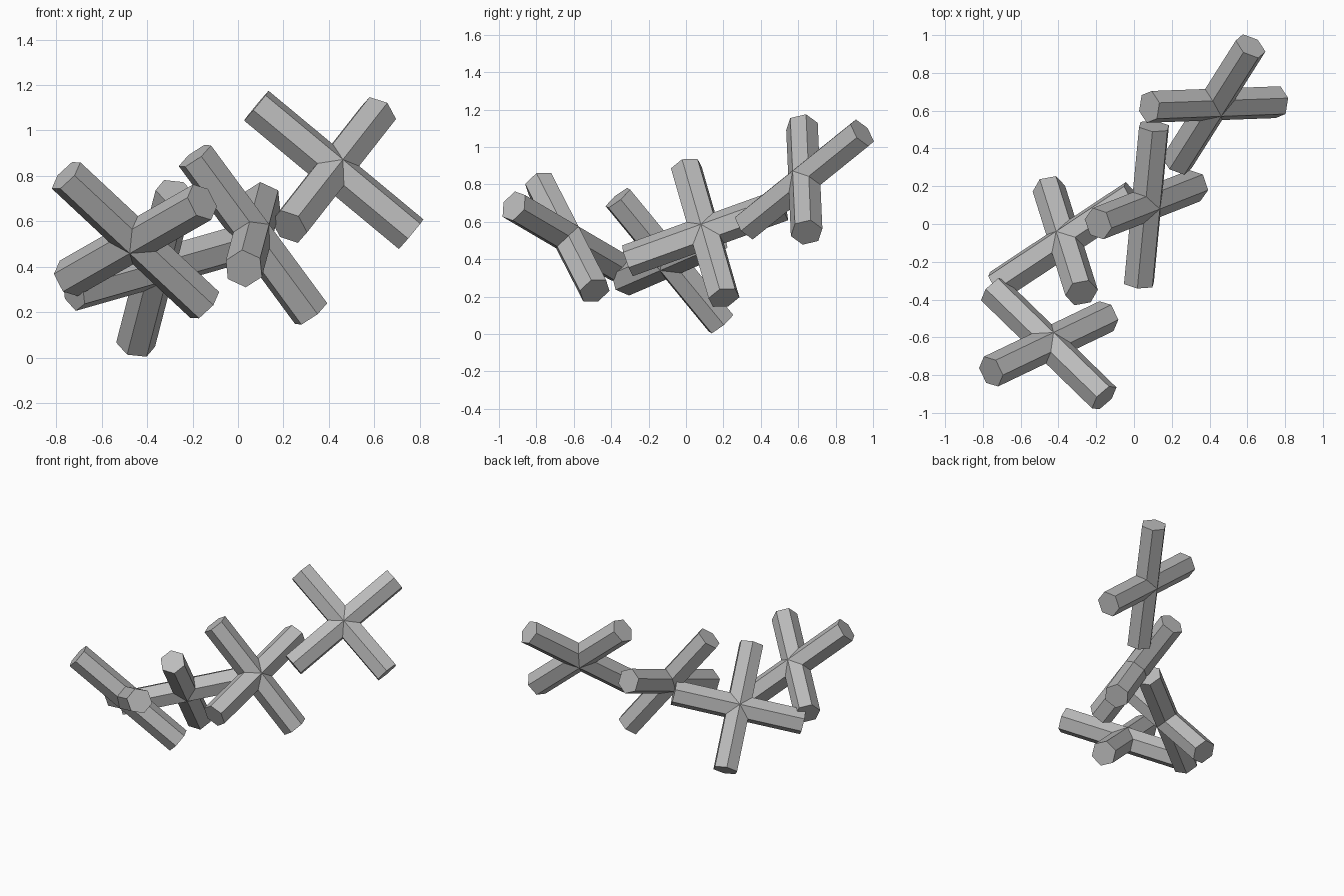
import bpy, bmesh
from math import sqrt
from mathutils import Vector

if "Cube" in bpy.data.objects:
    bpy.data.objects.remove(bpy.data.objects["Cube"])

HALF = 0.443      # arm length from the crossing
R = 0.0875        # hexagon radius

grey = bpy.data.materials.new("grey")
grey.diffuse_color = (0.5, 0.5, 0.5, 1)
grey.use_nodes = True
grey.node_tree.nodes["Principled BSDF"].inputs["Base Color"].default_value = grey.diffuse_color

# hexagon section: first value across the cross, second along its normal (a ridge)
S = R * sqrt(3) / 2
HEX = [(0, R), (S, R / 2), (S, -R / 2), (0, -R), (-S, -R / 2), (-S, R / 2)]


def cross(name, centre, dir1, dir2):
    """Two hexagonal bars crossing at right angles, mitred into one clean mesh."""
    c = Vector(centre)
    u = Vector(dir1).normalized()
    v = Vector(dir2)
    v = (v - u * v.dot(u)).normalized()
    n = u.cross(v)
    bm = bmesh.new()
    for axis, side in ((u, v), (v, -u), (-u, -v), (-v, u)):
        # inner ring is mitred at 45 degrees, outer ring is a flat cap
        inner = [bm.verts.new(c + axis * abs(a) + side * a + n * b) for a, b in HEX]
        outer = [bm.verts.new(c + axis * HALF + side * a + n * b) for a, b in HEX]
        for i in range(6):
            j = (i + 1) % 6
            bm.faces.new((inner[i], inner[j], outer[j], outer[i]))
        bm.faces.new(outer)
    bmesh.ops.remove_doubles(bm, verts=bm.verts, dist=0.0005)
    bmesh.ops.recalc_face_normals(bm, faces=bm.faces)
    me = bpy.data.meshes.new(name)
    bm.to_mesh(me)
    bm.free()
    me.materials.append(grey)
    ob = bpy.data.objects.new(name, me)
    bpy.context.collection.objects.link(ob)


# chain of four crosses, from front left to back right
cross("front_cross", (-0.4515, -0.6345, 0.5165), (0.607, 0.291, -0.567), (0.593, -0.577, 0.339))
cross("left_cross", (-0.364, -0.0885, 0.3925), (-0.172, 0.547, -0.665), (0.811, 0.537, 0.232))
cross("middle_cross", (0.066, 0.1025, 0.541), (0.512, 0.201, -0.695), (0.084, 0.845, 0.30))
cross("back_cross", (0.4215, 0.6325, 0.826), (0.683, 0.025, -0.567), (0.389, 0.609, 0.488))
